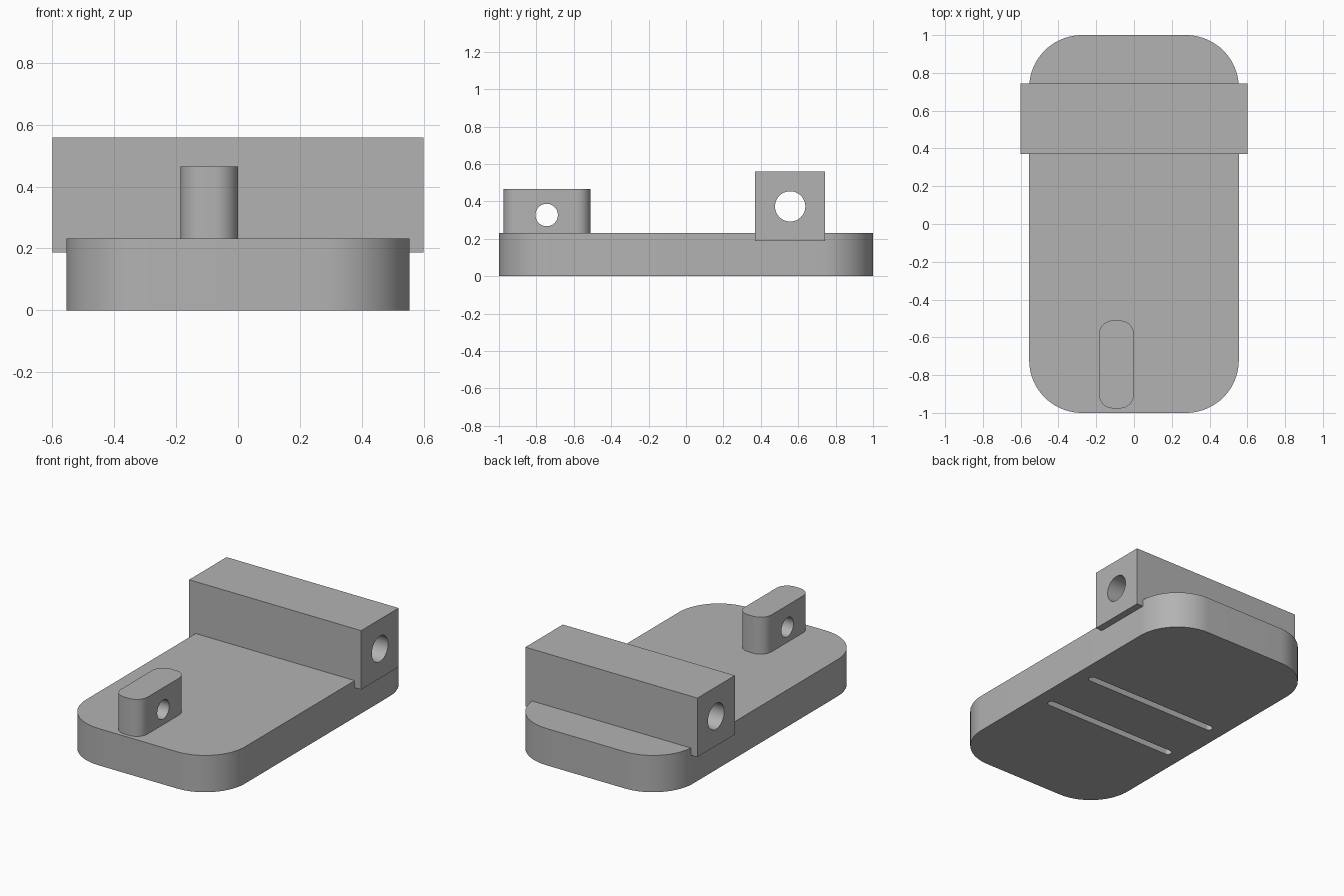
import bpy
import bmesh
import math
from mathutils import Matrix, Vector

default = bpy.data.objects.get("Cube")
if default:
    bpy.data.objects.remove(default, do_unlink=True)

grey = bpy.data.materials.new("plain grey")
grey.use_nodes = True
colour = (0.45, 0.45, 0.45, 1)
grey.diffuse_color = colour
grey.node_tree.nodes["Principled BSDF"].inputs["Base Color"].default_value = colour


def add_object(name, bm):
    mesh = bpy.data.meshes.new(name)
    bm.to_mesh(mesh)
    bm.free()
    mesh.materials.append(grey)
    obj = bpy.data.objects.new(name, mesh)
    bpy.context.collection.objects.link(obj)
    return obj


def box(name, low, high, radius=0, segments=12):
    """Box between two corners, with optional rounded upright edges."""
    low, high = Vector(low), Vector(high)
    bm = bmesh.new()
    bmesh.ops.create_cube(bm, size=1)
    bmesh.ops.scale(bm, vec=high - low, verts=bm.verts)
    bmesh.ops.translate(bm, vec=(low + high) / 2, verts=bm.verts)
    if radius:
        upright = [e for e in bm.edges
                   if abs(e.verts[0].co.z - e.verts[1].co.z) > 1e-4]
        bmesh.ops.bevel(bm, geom=upright, offset=radius, segments=segments,
                        affect='EDGES', profile=0.5)
    return add_object(name, bm)


def cross_rod(name, centre, radius, length):
    """Cylinder lying along x, used to drill holes."""
    bm = bmesh.new()
    place = Matrix.Translation(centre) @ Matrix.Rotation(math.pi / 2, 4, 'Y')
    bmesh.ops.create_cone(bm, cap_ends=True, segments=48, radius1=radius,
                          radius2=radius, depth=length, matrix=place)
    return add_object(name, bm)


def cut(obj, cutter):
    cutter.hide_render = True
    mod = obj.modifiers.new("cut", 'BOOLEAN')
    mod.operation = 'DIFFERENCE'
    mod.solver = 'EXACT'
    mod.object = cutter
    bpy.context.view_layer.objects.active = obj
    bpy.ops.object.modifier_apply(modifier=mod.name)
    bpy.data.objects.remove(cutter, do_unlink=True)


# Base plate with two grooves underneath
base = box("base_plate", (-0.555, -1, 0), (0.555, 1, 0.232), 0.28, 20)
for y in (0.15, -0.22):
    cut(base, box("groove_cutter", (-0.465, y - 0.023, -0.05),
                  (0.465, y + 0.023, 0.09), 0.0229, 8))

# Cross block with a bore running its full width
block = box("cross_block", (-0.6, 0.37, 0.187), (0.6, 0.743, 0.559))
cut(block, cross_rod("bore_cutter", (0, 0.557, 0.373), 0.081, 2))

# Upright lug with a pin hole
lug = box("lug", (-0.186, -0.976, 0.232), (0, -0.511, 0.465), 0.075)
cut(lug, cross_rod("pin_cutter", (-0.093, -0.745, 0.327), 0.06, 1))

# Smooth the round walls and keep the corners sharp
bpy.ops.object.select_all(action='DESELECT')
for part in (base, block, lug):
    part.select_set(True)
bpy.context.view_layer.objects.active = base
bpy.ops.object.shade_smooth_by_angle(angle=math.radians(30))
